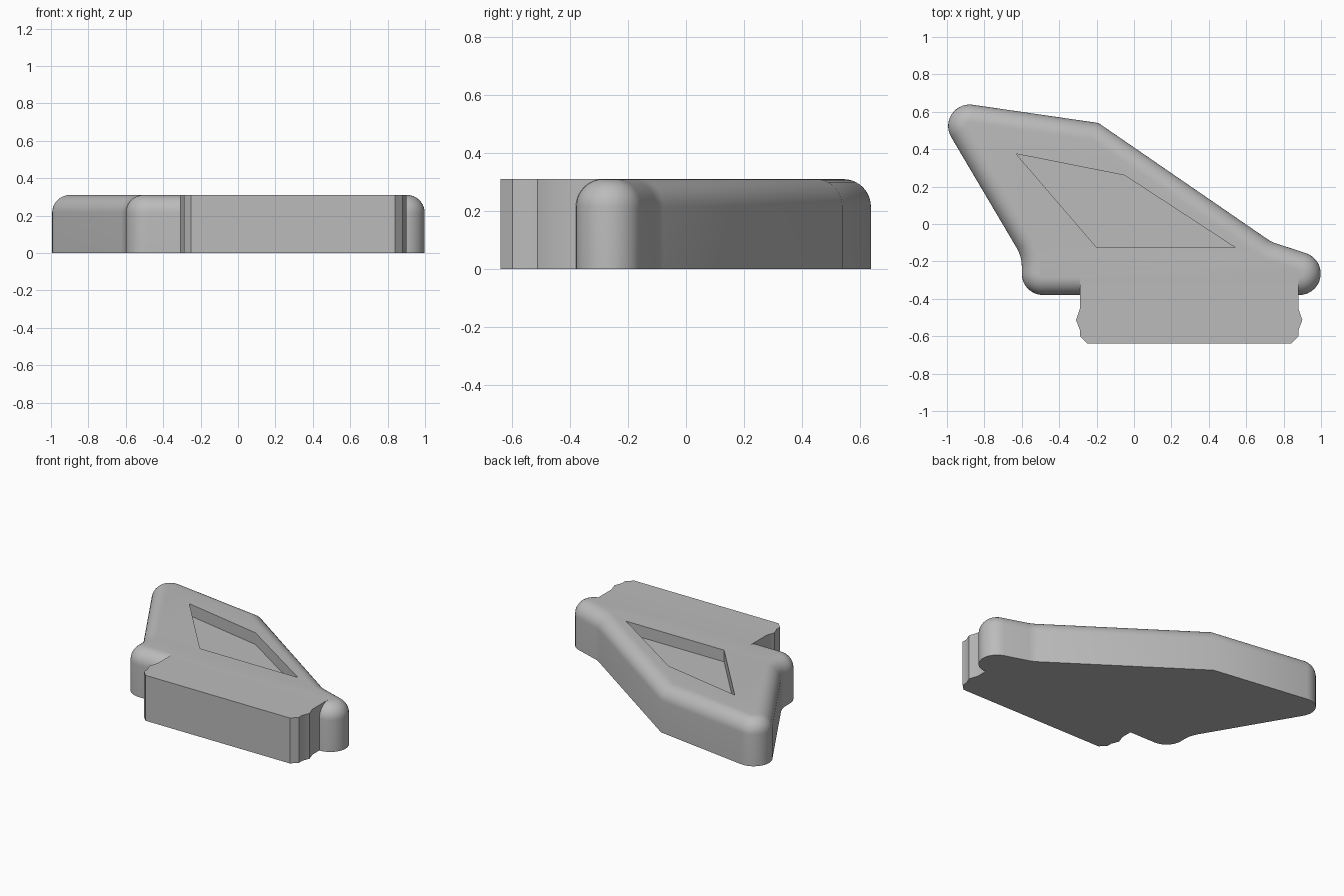
import bpy, bmesh, math
from mathutils import Vector, Matrix

cube = bpy.data.objects.get("Cube")
if cube:
    bpy.data.objects.remove(cube, do_unlink=True)

HEIGHT, ROUND = 0.31, 0.095

grey = bpy.data.materials.new("plain grey")
grey.use_nodes = True
colour = (0.5, 0.5, 0.5, 1)
grey.diffuse_color = colour
grey.node_tree.nodes["Principled BSDF"].inputs["Base Color"].default_value = colour


def loft(name, rings):
    """Closed solid from stacked rings of (x, y, z) points."""
    bm = bmesh.new()
    loops = [[bm.verts.new(p) for p in ring] for ring in rings]
    n = len(loops[0])
    for low, high in zip(loops, loops[1:]):
        for i in range(n):
            j = (i + 1) % n
            bm.faces.new((low[i], low[j], high[j], high[i]))
    bm.faces.new(loops[0][::-1])
    bm.faces.new(loops[-1])
    bmesh.ops.recalc_face_normals(bm, faces=bm.faces)
    mesh = bpy.data.meshes.new(name)
    bm.to_mesh(mesh)
    bm.free()
    mesh.materials.append(grey)
    ob = bpy.data.objects.new(name, mesh)
    bpy.context.collection.objects.link(ob)
    return ob


def prism(name, outline, bottom, top):
    return loft(name, [[(x, y, z) for x, y in outline] for z in (bottom, top)])


def rounded(corners, inset, steps=14):
    """Inset outline; radius > 0 is convex, < 0 concave, 0 a sharp corner."""
    points = []
    for i, (x, y, r) in enumerate(corners):
        p = Vector((x, y))
        before = (p - Vector(corners[i - 1][:2])).normalized()
        after = (Vector(corners[(i + 1) % len(corners)][:2]) - p).normalized()
        n1, n2 = (Vector((-d.y, d.x)) for d in (before, after))
        miter = (n1 + n2) / (1 + n1.dot(n2))
        if r == 0:
            points.append(p + miter * inset)
            continue
        turn = math.atan2(before.cross(after), before.dot(after))
        for k in range(steps + 1):
            n = Matrix.Rotation(turn * k / steps, 2) @ n1
            points.append(p + miter * r - n * (r - inset))
    return points


# Swept body with a rounded upper rim
corners = [(-0.6, -0.38, 0.115), (1.61, -0.38, 0.115), (0.735, -0.096, -0.2),
           (-0.19, 0.54, 0), (-1.1, 0.672, 0.115), (-0.6, -0.174, -0.2)]
rings = [[(*p, 0) for p in rounded(corners, 0)]]
for k in range(11):
    a = math.pi / 2 * k / 10
    z = HEIGHT - ROUND + ROUND * math.sin(a)
    rings.append([(*p, z) for p in rounded(corners, ROUND * (1 - math.cos(a)))])
body = loft("body", rings)

# Notched connector tab, symmetric about its own centre line
MID = 0.295
side = [(0.585, -0.28), (0.585, -0.455), (0.605, -0.513),
        (0.585, -0.565), (0.585, -0.6), (0.545, -0.64)]
tab_outline = [(MID - x, y) for x, y in side] + [(MID + x, y) for x, y in side[::-1]]
tab = prism("connector_tab", tab_outline, 0, HEIGHT)

# Shallow four-sided pocket in the top
pocket = prism("pocket_cutter", [(-0.2, -0.125), (0.54, -0.125), (-0.05, 0.26),
                                 (-0.63, 0.375)], HEIGHT - 0.08, HEIGHT + 0.1)

for cutter, operation in ((tab, 'UNION'), (pocket, 'DIFFERENCE')):
    mod = body.modifiers.new(cutter.name, 'BOOLEAN')
    mod.object, mod.operation, mod.solver = cutter, operation, 'EXACT'
    bpy.context.view_layer.objects.active = body
    bpy.ops.object.modifier_apply(modifier=mod.name)
    bpy.data.objects.remove(cutter, do_unlink=True)

bpy.ops.object.select_all(action='DESELECT')
body.select_set(True)
bpy.context.view_layer.objects.active = body
bpy.ops.object.shade_smooth_by_angle(angle=math.radians(35))
